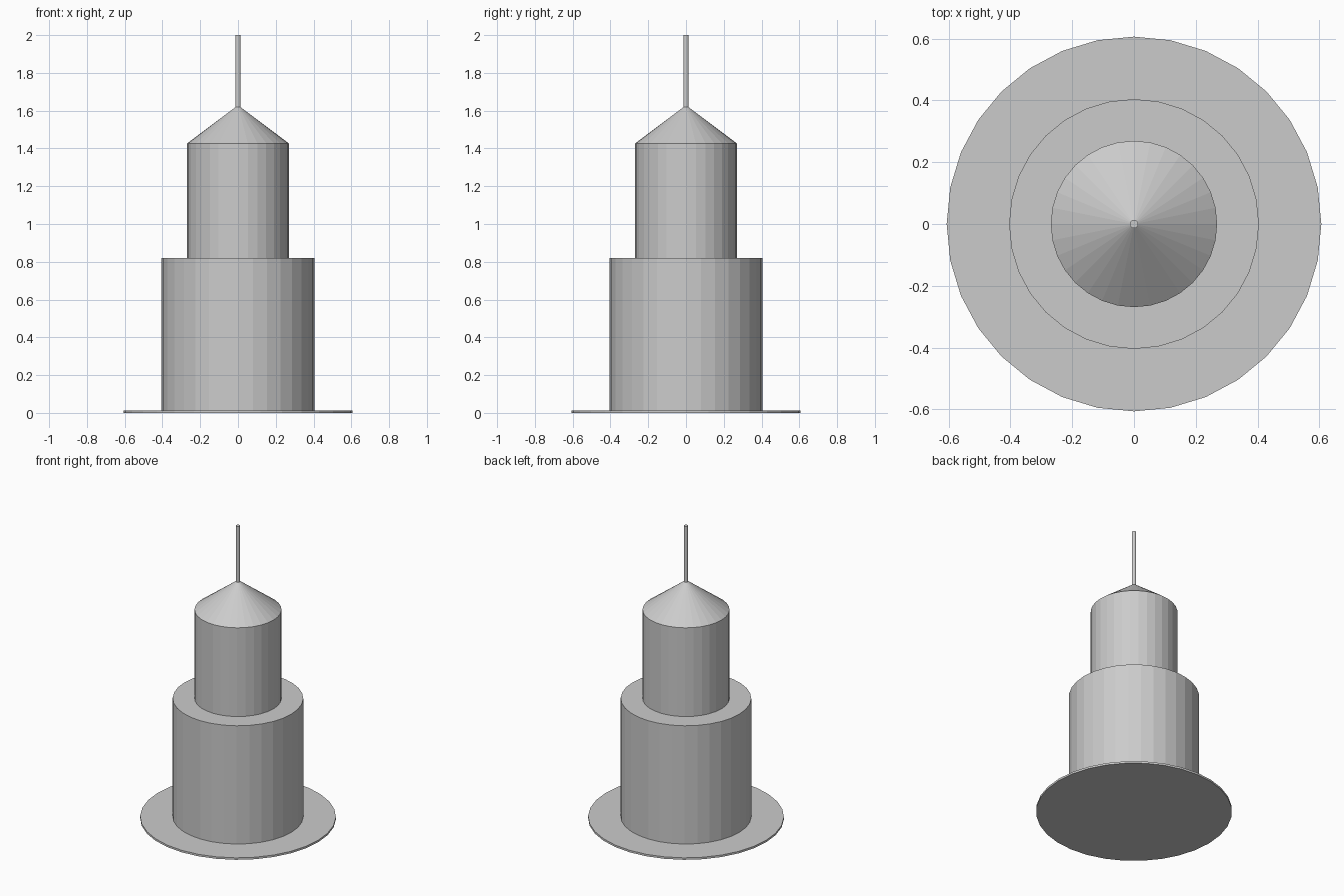
import bpy

if "Cube" in bpy.data.objects:
    bpy.data.objects.remove(bpy.data.objects["Cube"])

SIDES = 32

grey = bpy.data.materials.new("plain_grey")
grey.diffuse_color = (0.6, 0.6, 0.6, 1.0)
grey.use_nodes = True
grey.node_tree.nodes["Principled BSDF"].inputs["Base Color"].default_value = grey.diffuse_color


def round_part(name, r_bottom, r_top, z0, z1, sides=SIDES):
    """Flat-faced cylinder or cone standing between two heights."""
    bpy.ops.mesh.primitive_cone_add(
        vertices=sides, radius1=r_bottom, radius2=r_top,
        depth=z1 - z0, location=(0, 0, (z0 + z1) / 2))
    part = bpy.context.object
    part.name = name
    part.data.name = name
    part.data.materials.append(grey)
    return part


# Thin ground disc
round_part("base_disc", 0.606, 0.606, 0.0, 0.0135)
# Wide lower drum and narrower upper drum
round_part("lower_tower", 0.404, 0.404, 0.0135, 0.821)
round_part("upper_tower", 0.269, 0.269, 0.821, 1.427)
# Pointed roof
round_part("cone_roof", 0.269, 0.0, 1.427, 1.629)
# Thin mast, starting just inside the roof tip
round_part("spire", 0.0135, 0.0135, 1.61, 2.0)
